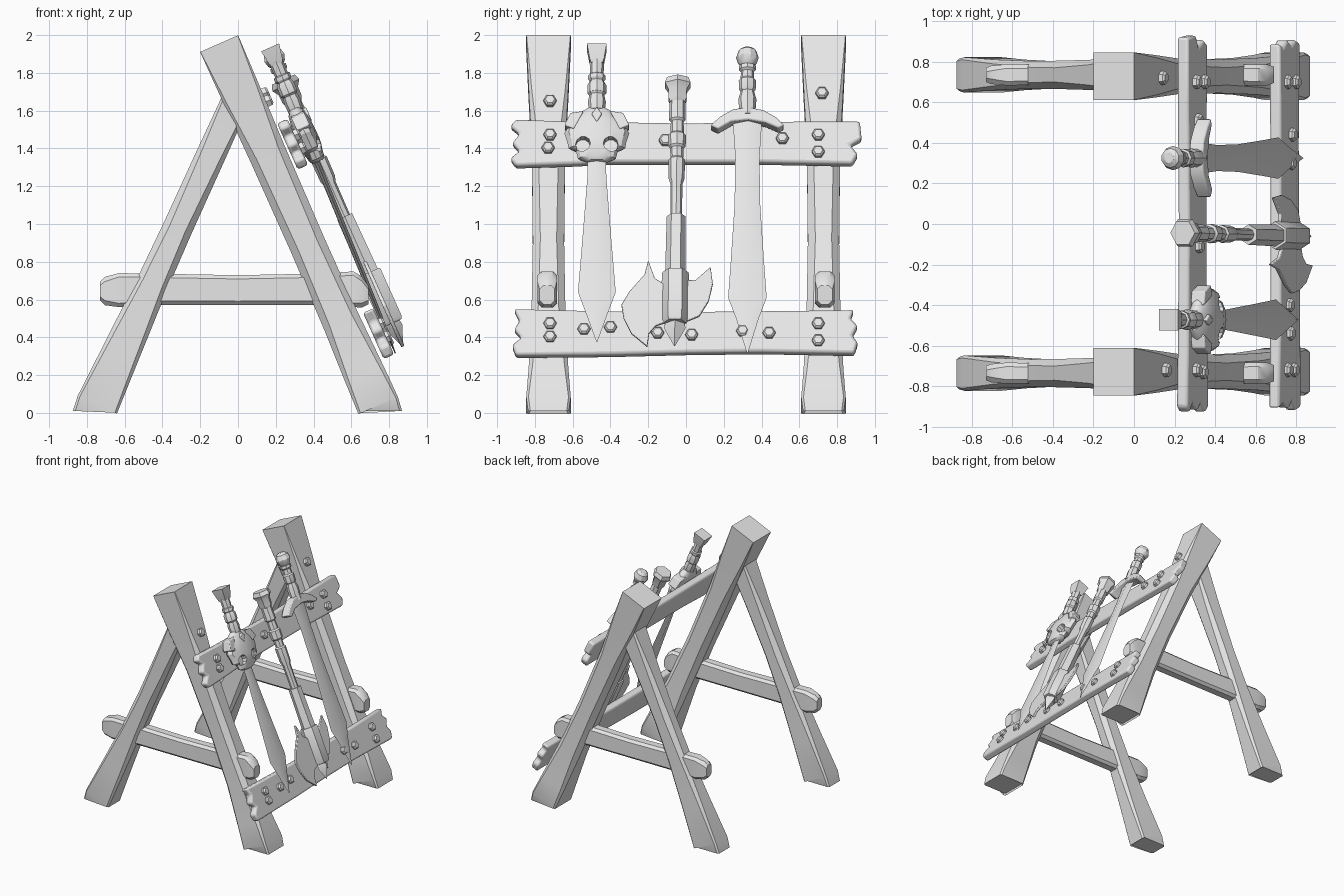
import bpy, bmesh, math
from mathutils import Vector, Matrix

grey = bpy.data.materials.new("plain_grey")
grey.diffuse_color = (0.8, 0.8, 0.8, 1)

# Sloped rack plane: local X = world y, local Y = up the slope, local Z = outwards
S = Vector((-0.409, 0, 0.9125)).normalized()
N = Vector((0, 1, 0)).cross(S)
RACK = Matrix.Translation((0.29, 0, 1.42)) @ Matrix((Vector((0, 1, 0)), S, N)).transposed().to_4x4()


def rack(y, z, n):
    """Rack coordinates of the point at height z, n in front of the plank middle."""
    return Vector((y, (z - 1.42 - N.z * n) / S.z, n))


def finish(name, bm, matrix=None, bevel=0):
    bmesh.ops.recalc_face_normals(bm, faces=bm.faces)
    me = bpy.data.meshes.new(name)
    bm.to_mesh(me)
    bm.free()
    me.materials.append(grey)
    ob = bpy.data.objects.new(name, me)
    bpy.context.collection.objects.link(ob)
    if matrix:
        ob.matrix_world = matrix
    if bevel:
        m = ob.modifiers.new("bevel", 'BEVEL')
        m.width, m.segments, m.limit_method = bevel, 2, 'ANGLE'
    return ob


def skin(name, rings, matrix=None, bevel=0):
    bm = bmesh.new()
    rows = [[bm.verts.new(p) for p in r] for r in rings]
    k = len(rows[0])
    for a, b in zip(rows, rows[1:]):
        for i in range(k):
            bm.faces.new((a[i], a[(i + 1) % k], b[(i + 1) % k], b[i]))
    bm.faces.new(rows[0])
    bm.faces.new(rows[-1])
    return finish(name, bm, matrix, bevel)


def timber(name, stations, u, v, floor=None):
    """Chamfered square timber; station = centre, half u, half v, chamfer."""
    rings = []
    axis = (Vector(stations[-1][0]) - Vector(stations[0][0])).normalized()
    for c, a, b, ch in stations:
        pts = [(a, b - ch), (a - ch, b), (ch - a, b), (-a, b - ch),
               (-a, ch - b), (ch - a, -b), (a - ch, -b), (a, ch - b)]
        rings.append([Vector(c) + u * p + v * q for p, q in pts])
    if floor is not None:
        rings[-1] = [p + axis * ((floor - p.z) / axis.z) for p in rings[-1]]
    return skin(name, rings)


def tower(name, line, stations, sides=8, turn=0.0, bevel=0):
    """Turned piece along a weapon; station = height, half width, half depth."""
    rings = []
    for z, hy, hn in stations:
        c = rack(line(z)[0], z, line(z)[1])
        rings.append([c + Vector((hy * math.cos(a), 0, hn * math.sin(a)))
                      for a in (turn + i * math.tau / sides for i in range(sides))])
    return skin(name, rings, RACK, bevel)


def plate(name, pts, n0, n1, bevel=0):
    mid = (n0 + n1) / 2
    flat = [rack(y, z, mid) for y, z in pts]
    return skin(name, [[Vector((p.x, p.y, n)) for p in flat] for n in (n0, n1)], RACK, bevel)


def bolt(name, y, z, n):
    c = rack(y, z, n)
    ring = lambda r, h: [c + Vector((r * math.cos(i * math.pi / 3), r * math.sin(i * math.pi / 3), h))
                         for i in range(6)]
    skin(name, [ring(0.034, -0.02), ring(0.034, 0.018), ring(0.024, 0.028)], RACK)


# Frames: two A-shaped sides with a cross beam
Y = Vector((0, 1, 0))
for side, tag in ((-1, "near"), (1, "far")):
    yf, yr = 0.728 * side, 0.735 * side
    top, bot = Vector((-0.1, yf, 1.955)), Vector((0.755, yf, 0.01))
    d = (bot - top).normalized()
    timber("front_leg_" + tag, [(top.lerp(bot, t), a, b, c) for t, a, b, c in (
        (0, .11, .118, .002), (.14, .106, .105, .015), (.3, .1, .088, .035), (.55, .096, .083, .04),
        (.75, .1, .09, .035), (.9, .11, .105, .02), (.985, .114, .118, .012), (1, .104, .108, .012))],
        d.cross(Y), Y, 0.01)
    top, bot = Vector((0.0, yr, 1.68)), Vector((-0.76, yr, 0.01))
    d = (bot - top).normalized()
    timber("rear_leg_" + tag, [(top.lerp(bot, t), a, b, c) for t, a, b, c in (
        (0, .075, .085, .01), (.2, .078, .075, .025), (.42, .079, .07, .035), (.6, .085, .068, .03),
        (.8, .1, .075, .02), (.98, .114, .087, .012), (1, .104, .08, .012))],
        d.cross(Y), Y, 0.01)
    timber("cross_beam_" + tag, [((x, yr, z), a, b, c) for x, z, a, b, c in (
        (-.73, .645, .035, .05, .02), (-.705, .645, .045, .075, .025), (-.63, .65, .052, .09, .02),
        (-.5, .655, .05, .083, .02), (0, .65, .048, .079, .02), (.45, .655, .05, .083, .02),
        (.61, .655, .052, .094, .02), (.655, .64, .052, .083, .025), (.69, .625, .04, .05, .02))],
        Y, Vector((0, 0, 1)))
    bolt("leg_bolt_" + tag, 0.72 * side, 1.67 + 0.02 * side, -0.03)

# Ragged planks
plate("upper_plank", [(-.9, 1.545), (-.6, 1.535), (0, 1.525), (.6, 1.535), (.92, 1.535), (.93, 1.44),
      (.87, 1.41), (.91, 1.36), (.88, 1.31), (.4, 1.32), (0, 1.32), (-.4, 1.32), (-.6, 1.31),
      (-.9, 1.3), (-.93, 1.34), (-.88, 1.38), (-.92, 1.42), (-.88, 1.47), (-.93, 1.51)], -.03, .03, .014)
bottom = plate("lower_plank", [(-.91, .54), (-.5, .53), (0, .525), (.5, .53), (.89, .535), (.87, .49),
      (.91, .45), (.88, .4), (.91, .36), (.89, .305), (.4, .315), (0, .31), (-.4, .3),
      (-.9, .295), (-.92, .35), (-.87, .39), (-.91, .43), (-.88, .48)], -.03, .03, .014)
bottom.location += N * 0.005

for i, (y, z) in enumerate(((-.72, 1.47), (-.73, 1.4), (-.11, 1.44), (.51, 1.45), (.7, 1.47), (.7, 1.38),
                            (-.72, .47), (-.72, .4), (-.54, .44), (-.4, .45), (-.15, .42), (.03, .41),
                            (.3, .43), (.44, .42), (.7, .47), (.7, .38))):
    bolt("plank_bolt_%d" % i, y, z, 0.032)


def sword_line(y):
    return lambda z: (y, 0.045 + 0.055 * (z - 0.35) / 1.55)


# Skull sword
sk = sword_line(-0.472)
q = math.pi / 4
tower("skull_sword_pommel", sk, [(1.935, .074, .074), (1.865, .055, .055), (1.845, .045, .045)], 4, q)
tower("skull_sword_grip", sk, [(1.86, .038, .038), (1.79, .036, .036), (1.785, .046, .046), (1.765, .046, .046),
      (1.755, .038, .038), (1.735, .05, .048), (1.69, .05, .048), (1.68, .04, .04), (1.645, .048, .045),
      (1.6, .042, .04)])
tower("skull_sword_blade", sk, [(1.4, .048, .014), (1.25, .05, .014), (.9, .078, .014), (.64, .1, .013),
      (.52, .055, .012), (.375, .002, .003)], 4)
skull = tower("skull_guard", lambda z: (-0.472, 0.085), [(1.61, .05, .03), (1.585, .095, .045), (1.53, .145, .055),
      (1.48, .172, .058), (1.43, .155, .058), (1.4, .15, .055), (1.385, .11, .05), (1.345, .1, .042),
      (1.33, .06, .03)], 12)
for s in (-1, 1):
    # Eye socket cutter and raised rim
    c = rack(-0.472 + 0.074 * s, 1.43, 0.14)
    ring = lambda r, h: [c + Vector((r * math.cos(i * math.tau / 10), r * math.sin(i * math.tau / 10), h))
                         for i in range(10)]
    cut = skin("eye_cutter", [ring(.038, -.045), ring(.042, .05)], RACK)
    cut.hide_render = True
    cut.hide_set(True)
    m = skull.modifiers.new("eye", 'BOOLEAN')
    m.operation, m.object, m.solver = 'DIFFERENCE', cut, 'EXACT'
    # Brow horn beside the dome
    x = -0.472
    plate("skull_horn", [(x + .07 * s, 1.585), (x + .14 * s, 1.575), (x + .172 * s, 1.51), (x + .12 * s, 1.49)],
          .05, .125, .006)
plate("skull_gem", [(-.472, 1.61), (-.445, 1.575), (-.472, 1.53), (-.5, 1.575)], .09, .145, .006)

# Broad sword
br = sword_line(0.325)
tower("broad_sword_pommel", br, [(1.93, .025, .025), (1.915, .048, .048), (1.88, .06, .06), (1.85, .05, .05),
      (1.83, .03, .03)], 10)
tower("broad_sword_grip", br, [(1.835, .045, .045), (1.815, .045, .045), (1.805, .034, .034), (1.77, .036, .036),
      (1.76, .046, .046), (1.71, .044, .044), (1.7, .036, .036), (1.66, .048, .046), (1.61, .044, .042),
      (1.57, .05, .045)])
plate("broad_sword_guard", [(.13, 1.51), (.18, 1.555), (.25, 1.595), (.33, 1.605), (.41, 1.59), (.48, 1.55),
      (.52, 1.51), (.49, 1.495), (.42, 1.525), (.33, 1.54), (.24, 1.53), (.17, 1.49)], .05, .125, .008)
tower("broad_sword_blade", br, [(1.56, .078, .016), (1.35, .064, .016), (1.1, .068, .015), (.8, .088, .014),
      (.61, .102, .013), (.5, .06, .012), (.315, .002, .003)], 4)

# Battle axe
ax = lambda z: (-0.06 + 0.012 * (z - 0.4), 0.095)
tower("axe_pommel", ax, [(1.765, .066, .066), (1.735, .078, .078), (1.705, .056, .056), (1.66, .055, .055),
      (1.64, .044, .044)], 6, math.pi / 6)
tower("axe_handle", ax, [(1.66, .042, .042), (1.55, .044, .044), (1.54, .034, .034), (1.48, .036, .036),
      (1.47, .048, .048), (1.41, .046, .046), (1.4, .036, .036), (1.35, .034, .034), (1.34, .044, .044),
      (1.24, .042, .042), (1.21, .032, .032), (1.0, .03, .03)])
tower("axe_socket", ax, [(1.04, .05, .05), (.7, .055, .055)], 6)
tower("axe_head", ax, [(.745, .068, .066), (.735, .072, .07), (.49, .072, .07), (.475, .062, .06)], 6, 0)
tower("axe_spike", ax, [(.49, .045, .04), (.45, .058, .045), (.355, .003, .003)], 4)
plate("axe_large_blade", [(-.1, .67), (-.165, .71), (-.2, .805), (-.22, .73), (-.3, .64), (-.342, .57),
      (-.33, .5), (-.29, .42), (-.205, .35), (-.195, .42), (-.16, .46), (-.1, .48)], .085, .105, .004)
plate("axe_small_blade", [(-.03, .7), (.05, .7), (.13, .77), (.142, .68), (.12, .59), (.07, .51),
      (-.03, .47)], .085, .105, .004)

# Smooth shading with crisp edges
obs = [o for o in bpy.context.scene.objects if not o.hide_render]
for o in obs:
    o.select_set(True)
bpy.context.view_layer.objects.active = obs[0]
bpy.ops.object.shade_smooth_by_angle(angle=math.radians(32))
